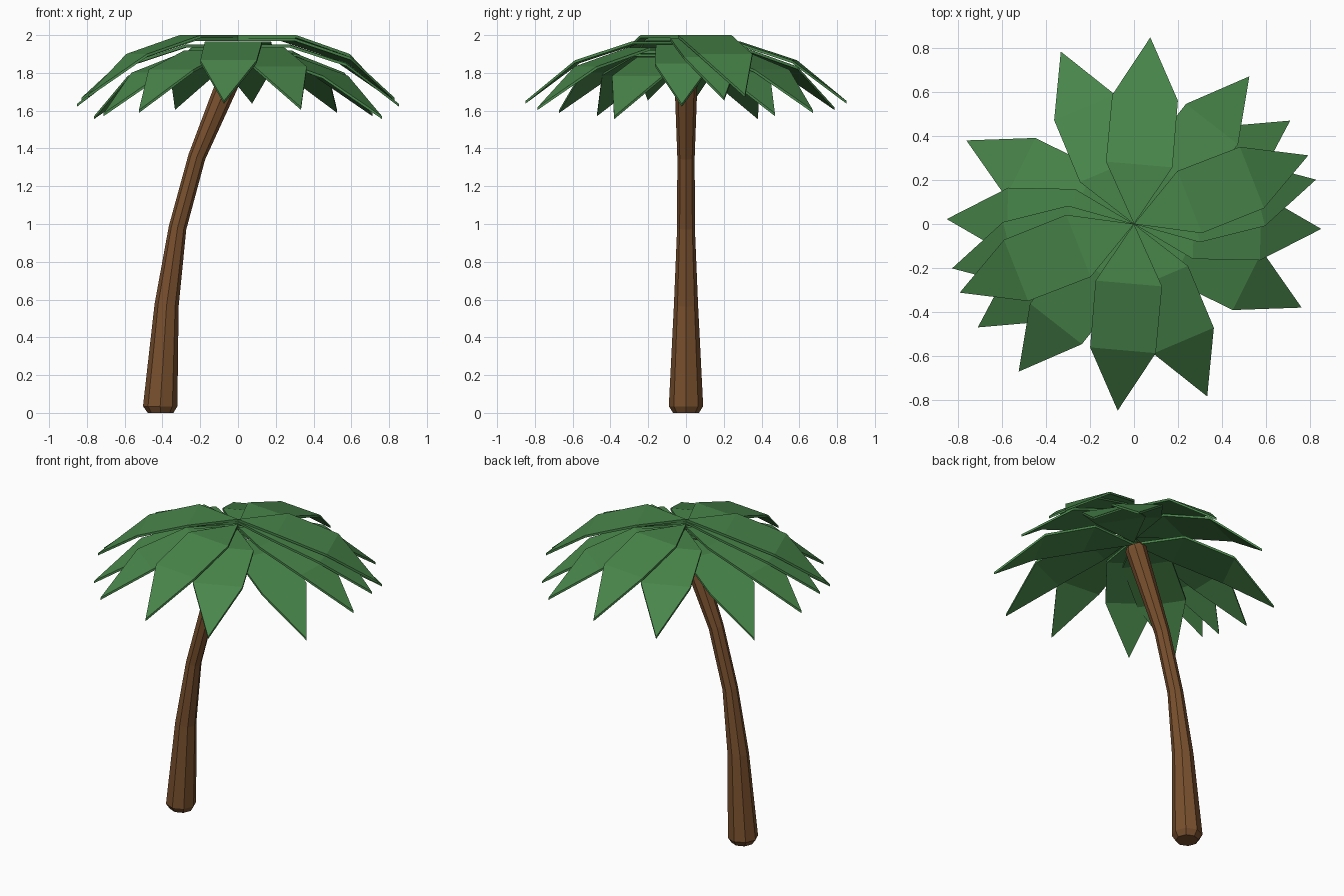
import bpy, bmesh, math
from mathutils import Vector

if "Cube" in bpy.data.objects:
    bpy.data.objects.remove(bpy.data.objects["Cube"])


def material(name, rgb):
    m = bpy.data.materials.new(name)
    m.diffuse_color = (*rgb, 1)
    m.use_nodes = True
    m.node_tree.nodes["Principled BSDF"].inputs["Base Color"].default_value = m.diffuse_color
    return m


def make_object(name, bm, mat):
    bmesh.ops.recalc_face_normals(bm, faces=bm.faces)
    me = bpy.data.meshes.new(name)
    bm.to_mesh(me)
    bm.free()
    me.materials.append(mat)
    ob = bpy.data.objects.new(name, me)
    bpy.context.collection.objects.link(ob)
    return ob


bark = material("bark brown", (0.19, 0.08, 0.027))
leaf = material("leaf green", (0.065, 0.235, 0.068))

# Trunk: eight-sided rings along a leaning path (x, z, radius, tilt in degrees)
rings = [(-0.41, 0.0, 0.068, 0), (-0.412, 0.035, 0.091, 0),
         (-0.378, 0.57, 0.064, 6), (-0.32, 0.98, 0.047, 12),
         (-0.218, 1.355, 0.046, 19), (-0.014, 1.845, 0.064, 23),
         (-0.004, 1.868, 0.048, 23)]
bm = bmesh.new()
loops = []
for x, z, r, tilt in rings:
    t = math.radians(tilt)
    across = Vector((math.cos(t), 0, -math.sin(t)))
    loop = []
    for i in range(8):
        a = i * math.pi / 4
        loop.append(bm.verts.new(Vector((x, 0, z)) + across * r * math.cos(a)
                                 + Vector((0, r * math.sin(a), 0))))
    loops.append(loop)
for lo, hi in zip(loops, loops[1:]):
    for i in range(8):
        j = (i + 1) % 8
        bm.faces.new((lo[i], lo[j], hi[j], hi[i]))
bm.faces.new(loops[0])
bm.faces.new(loops[-1])
make_object("trunk", bm, bark)

# Fronds: opposite pairs of drooping pointed leaves, stacked from the top down
THICK, STEP = 0.015, 0.0165
# distance out, half width, drop
outline = [(0, 0, 0), (0.272, 0.152, 0), (0.577, 0.15, 0.10), (0.853, 0, 0.315)]


def frond(name, angle, z):
    bm = bmesh.new()
    ca, sa = math.cos(angle), math.sin(angle)

    def vert(r, w, drop, dz):
        return bm.verts.new((r * ca - w * sa, r * sa + w * ca, z - drop - dz))

    layers = []
    for dz in (0, THICK):
        right = [vert(r, -w, d, dz) for r, w, d in outline]
        left = [right[0]] + [vert(r, w, d, dz) for r, w, d in outline[1:3]] + [right[3]]
        bm.faces.new((right[0], right[1], left[1]))
        bm.faces.new((right[1], right[2], left[2], left[1]))
        bm.faces.new((right[2], right[3], left[2]))
        layers.append(right + left[2:0:-1])
    top, low = layers
    for i in range(6):
        j = (i + 1) % 6
        bm.faces.new((top[i], top[j], low[j], low[i]))
    make_object(name, bm, leaf)


for n, deg in enumerate([21.5, 13.7, 85, -1.5, 113, 52, 33.5, -26.5]):
    for side in (0, 180):
        frond(f"frond_{n + 1}_{'a' if side == 0 else 'b'}",
              math.radians(deg + side), 2.0 - n * STEP)
